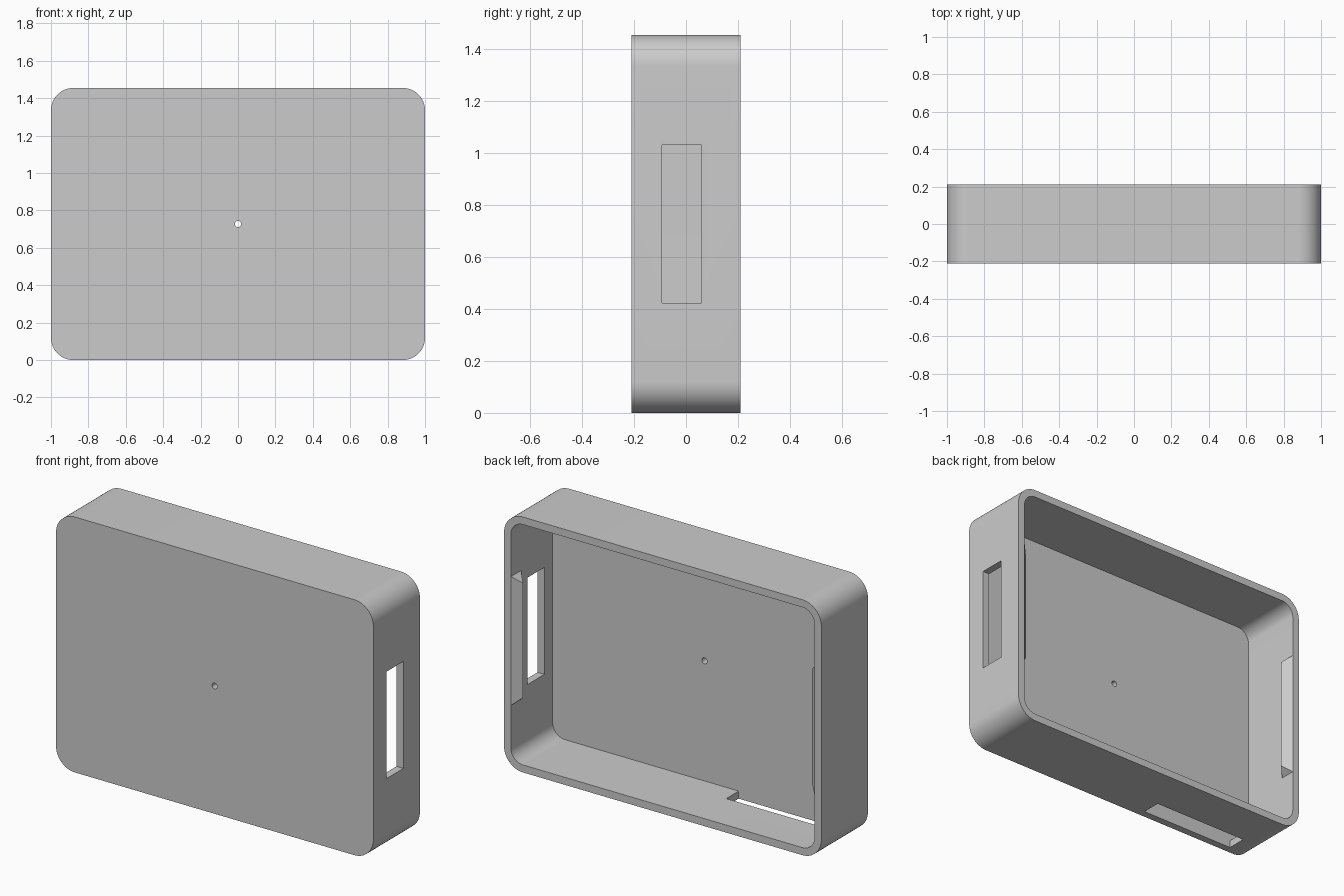
import bpy, bmesh, math
from mathutils import Vector

cube = bpy.data.objects.get("Cube")
if cube:
    bpy.data.objects.remove(cube, do_unlink=True)

W, H, D = 2.0, 1.455, 0.42          # overall width, height, depth
WALL, RADIUS = 0.043, 0.12
MID = H / 2
BACK, PANEL = D / 2, -D / 2 + WALL  # open rim, inner face of the front panel

grey = bpy.data.materials.new("plain grey")
grey.use_nodes = True
grey.diffuse_color = (0.6, 0.6, 0.6, 1)
grey.node_tree.nodes["Principled BSDF"].inputs["Base Color"].default_value = (0.6, 0.6, 0.6, 1)


def add_object(name, bm):
    bmesh.ops.recalc_face_normals(bm, faces=bm.faces)
    mesh = bpy.data.meshes.new(name)
    bm.to_mesh(mesh)
    bm.free()
    mesh.materials.append(grey)
    obj = bpy.data.objects.new(name, mesh)
    bpy.context.collection.objects.link(obj)
    return obj


def prism(name, outline, y0, y1):
    """Extrude an x-z outline along y."""
    bm = bmesh.new()
    face = bm.faces.new([bm.verts.new((x, y0, z)) for x, z in outline])
    new = bmesh.ops.extrude_face_region(bm, geom=[face])["geom"]
    moved = [v for v in new if isinstance(v, bmesh.types.BMVert)]
    bmesh.ops.translate(bm, verts=moved, vec=(0, y1 - y0, 0))
    return add_object(name, bm)


def rounded_outline(inset, steps=16):
    r = RADIUS - inset
    cx, cz = W / 2 - RADIUS, H / 2 - RADIUS
    points = []
    for q, (sx, sz) in enumerate([(1, 1), (-1, 1), (-1, -1), (1, -1)]):
        for i in range(steps + 1):
            a = math.pi / 2 * (q + i / steps)
            points.append((sx * cx + r * math.cos(a), MID + sz * cz + r * math.sin(a)))
    return points


def rectangle(x0, x1, z0, z1):
    return [(x0, z0), (x1, z0), (x1, z1), (x0, z1)]


def cut(target, cutter):
    mod = target.modifiers.new("cut", "BOOLEAN")
    mod.operation, mod.solver, mod.object = "DIFFERENCE", "EXACT", cutter
    bpy.context.view_layer.objects.active = target
    bpy.ops.object.modifier_apply(modifier=mod.name)
    bpy.data.objects.remove(cutter, do_unlink=True)


# Open-backed case shell
case = prism("case_shell", rounded_outline(0), -BACK, BACK)
cut(case, prism("cavity", rounded_outline(WALL), PANEL, BACK + 0.1))

# Side slot, bottom slot and centre pinhole
cut(case, prism("side_slot", rectangle(0.9, 1.1, 0.423, 1.032), -0.092, 0.06))
cut(case, prism("bottom_slot", rectangle(-0.825, -0.215, -0.1, 0.1), PANEL, -0.055))
hole = [(0.017 * math.cos(a * math.pi / 12), MID + 0.017 * math.sin(a * math.pi / 12))
        for a in range(24)]
cut(case, prism("pinhole", hole, -0.3, -0.1))

bpy.ops.object.select_all(action="DESELECT")
case.select_set(True)
bpy.context.view_layer.objects.active = case
bpy.ops.object.shade_smooth_by_angle(angle=math.radians(30))

# Snap ridges with tapered ends, just inside the rim of both side walls
for name, side in (("left_snap_ridge", 1), ("right_snap_ridge", -1)):
    wall_x = W / 2 - WALL
    bm = bmesh.new()
    for x, y, half in ((wall_x + 0.005, BACK, 0.367), (wall_x, BACK, 0.367),
                       (wall_x - 0.046, 0.166, 0.327),
                       (wall_x, 0.118, 0.367), (wall_x + 0.005, 0.118, 0.367)):
        for end in (-1, 1):
            bm.verts.new(Vector((side * x, y, MID + end * half)))
    bmesh.ops.convex_hull(bm, input=bm.verts)
    add_object(name, bm)
